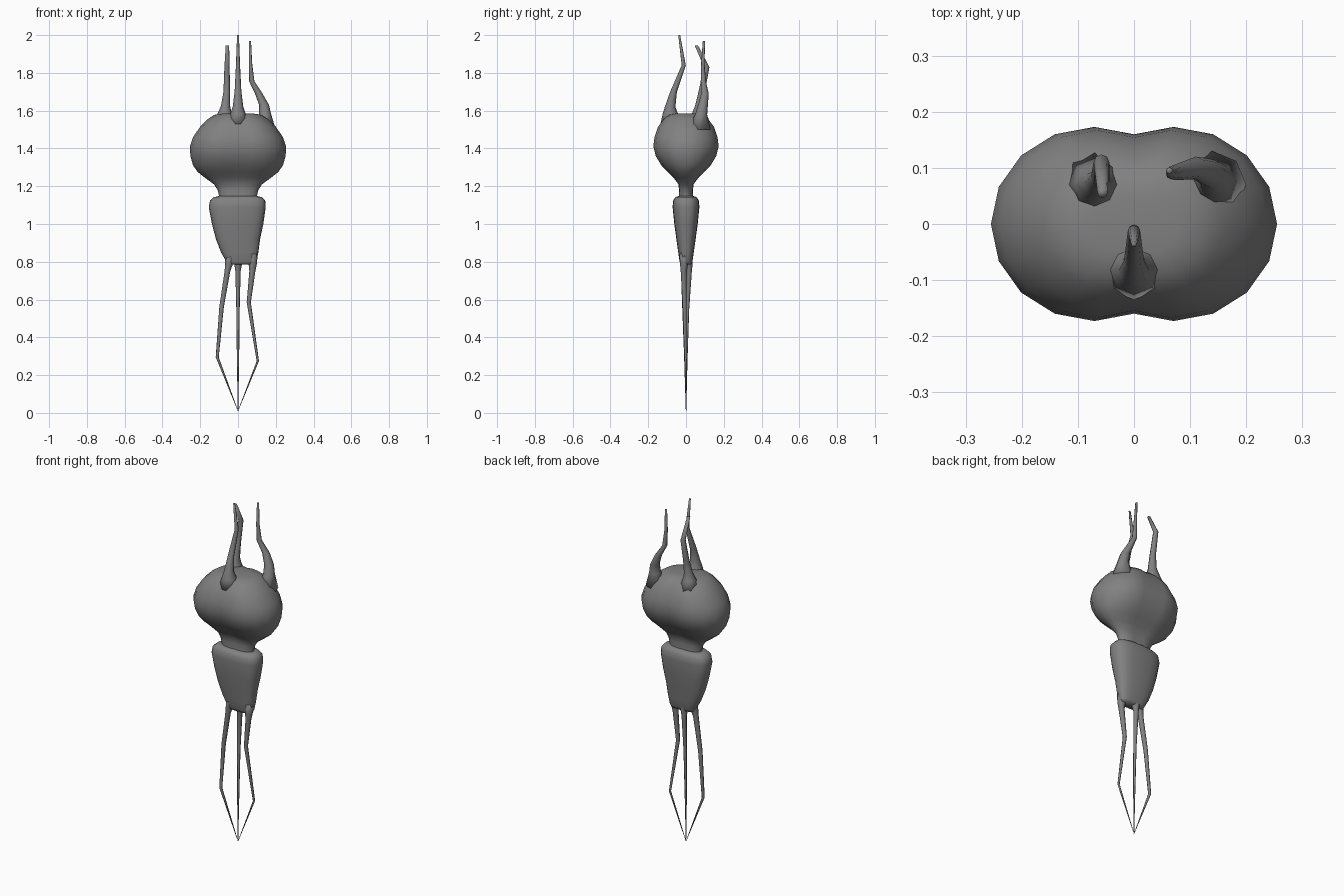
import bpy, bmesh, math

grey = bpy.data.materials.new("stone grey")
grey.diffuse_color = (0.22, 0.22, 0.22, 1)


def loft(name, rings):
    """Skin a stack of equal-sized rings, cap both ends and smooth it."""
    bm = bmesh.new()
    loops = [[bm.verts.new(p) for p in ring] for ring in rings]
    n = len(loops[0])
    for lo, hi in zip(loops, loops[1:]):
        for i in range(n):
            j = (i + 1) % n
            bm.faces.new((lo[i], lo[j], hi[j], hi[i]))
    bm.faces.new(loops[0][::-1])
    bm.faces.new(loops[-1])
    bmesh.ops.recalc_face_normals(bm, faces=bm.faces)
    for f in bm.faces:
        f.smooth = True
    mesh = bpy.data.meshes.new(name)
    bm.to_mesh(mesh)
    bm.free()
    mesh.materials.append(grey)
    obj = bpy.data.objects.new(name, mesh)
    bpy.context.collection.objects.link(obj)
    return obj


def twin_lobe(z, a, b):
    """Outline of two overlapping ellipses side by side, with a pinched waist."""
    r = a / 1.3827
    ring = []
    for side in (1, -1):
        for k in range(10):
            t = math.radians(-112.5 + 22.5 * k)
            ring.append((side * (0.3827 * r + r * math.cos(t)),
                         side * b * math.sin(t), z))
    return ring


def rounded_box(z, cx, a, b, n=20, power=2.8):
    """Superellipse outline."""
    ring = []
    for k in range(n):
        t = 2 * math.pi * k / n
        c, s = math.cos(t), math.sin(t)
        ring.append((cx + a * math.copysign(abs(c) ** (2 / power), c),
                     b * math.copysign(abs(s) ** (2 / power), s), z))
    return ring


def limb(name, path, n=8):
    """Tapering limb along points (x, y, z, radius)."""
    loft(name, [[(x + r * math.cos(2 * math.pi * k / n),
                  y + r * math.sin(2 * math.pi * k / n), z) for k in range(n)]
                for x, y, z, r in path])


# Two-lobed head running down into the flattened neck
loft("head", [twin_lobe(*s) for s in (
    (1.11, 0.10, 0.040), (1.15, 0.10, 0.038), (1.18, 0.108, 0.037),
    (1.21, 0.127, 0.040), (1.245, 0.175, 0.066), (1.275, 0.213, 0.096),
    (1.31, 0.238, 0.130), (1.36, 0.252, 0.160), (1.41, 0.255, 0.173),
    (1.46, 0.238, 0.167), (1.515, 0.200, 0.148), (1.555, 0.160, 0.118),
    (1.578, 0.125, 0.090), (1.585, 0.080, 0.050))])

# Tapered torso with rounded shoulders
loft("torso", [rounded_box(*s) for s in (
    (0.785, 0.018, 0.072, 0.028), (0.80, 0.018, 0.080, 0.034),
    (0.85, 0.009, 0.099, 0.041), (0.92, 0.0, 0.117, 0.051),
    (1.0, -0.002, 0.136, 0.062), (1.09, -0.004, 0.151, 0.071),
    (1.125, -0.002, 0.146, 0.068), (1.142, 0.0, 0.128, 0.056),
    (1.148, 0.0, 0.100, 0.038))])

# Three thin legs meeting in one point
limb("left_leg", [(-0.035, -0.005, 0.85, 0.032), (-0.047, -0.01, 0.79, 0.021),
                  (-0.056, -0.012, 0.75, 0.015), (-0.087, -0.008, 0.56, 0.012),
                  (-0.110, -0.002, 0.295, 0.008), (0, 0, 0.01, 0.001)])
limb("middle_leg", [(0.005, 0.005, 0.85, 0.030), (0.001, 0.014, 0.79, 0.021),
                    (0, 0.017, 0.75, 0.014), (0, 0.008, 0.55, 0.009),
                    (0, 0.002, 0.28, 0.006), (0, 0, 0, 0.001)])
limb("right_leg", [(0.075, -0.005, 0.85, 0.030), (0.078, -0.01, 0.79, 0.022),
                   (0.076, -0.012, 0.75, 0.016), (0.057, -0.008, 0.585, 0.011),
                   (0.105, -0.002, 0.275, 0.006), (0, 0, 0.01, 0.001)])

# Three bent horns with flared roots
limb("left_horn", [(-0.070, 0.070, 1.53, 0.060), (-0.070, 0.070, 1.59, 0.036),
                   (-0.066, 0.072, 1.625, 0.024), (-0.060, 0.083, 1.70, 0.017),
                   (-0.058, 0.110, 1.83, 0.014), (-0.056, 0.055, 1.945, 0.009)])
limb("front_horn", [(0, -0.075, 1.53, 0.060), (0, -0.083, 1.585, 0.040),
                    (0, -0.084, 1.62, 0.028), (0, -0.066, 1.70, 0.018),
                    (0, -0.012, 1.84, 0.011), (0, -0.036, 2.0, 0.005)])
limb("right_horn", [(0.140, 0.070, 1.50, 0.060), (0.144, 0.080, 1.58, 0.032),
                    (0.138, 0.090, 1.63, 0.026), (0.110, 0.100, 1.69, 0.020),
                    (0.073, 0.092, 1.755, 0.014), (0.066, 0.089, 1.85, 0.009),
                    (0.063, 0.095, 1.97, 0.006)])
